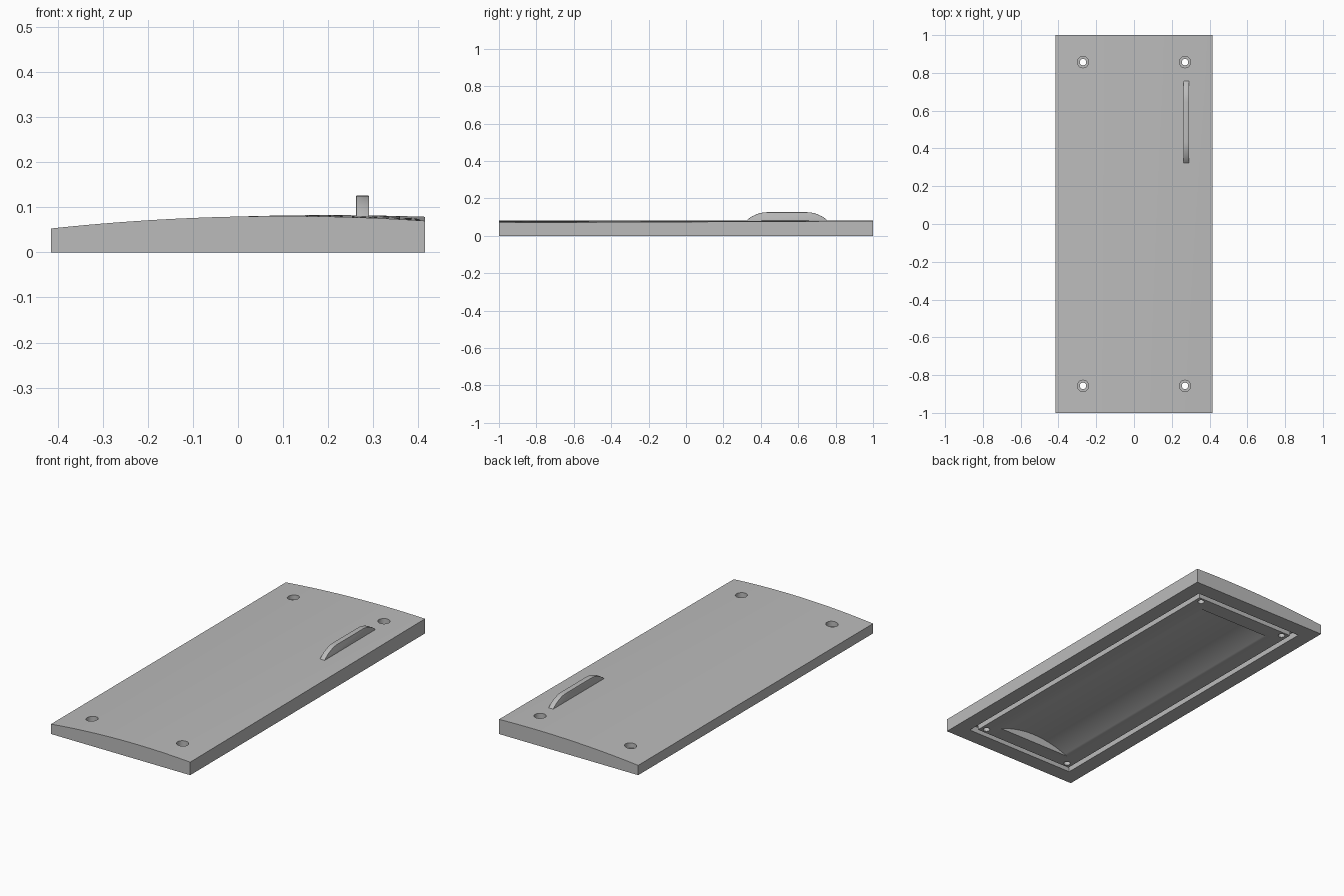
import bpy, bmesh, math
from mathutils import Vector

default = bpy.data.objects.get("Cube")
if default:
    bpy.data.objects.remove(default, do_unlink=True)

# Single grey finish
grey = bpy.data.materials.new("plain_grey")
grey.use_nodes = True
colour = (0.5, 0.5, 0.5, 1)
grey.diffuse_color = colour
for node in grey.node_tree.nodes:
    if node.type == 'BSDF_PRINCIPLED':
        node.inputs["Base Color"].default_value = colour

HALF_W, HALF_L = 0.415, 1.0


def make(name, bm):
    bmesh.ops.recalc_face_normals(bm, faces=bm.faces)
    mesh = bpy.data.meshes.new(name)
    bm.to_mesh(mesh)
    bm.free()
    mesh.materials.append(grey)
    ob = bpy.data.objects.new(name, mesh)
    bpy.context.collection.objects.link(ob)
    return ob


def activate(ob):
    bpy.ops.object.select_all(action='DESELECT')
    ob.select_set(True)
    bpy.context.view_layer.objects.active = ob


def prism(name, points, sweep):
    """Sweep a closed outline along a vector."""
    bm = bmesh.new()
    face = bm.faces.new([bm.verts.new(p) for p in points])
    out = bmesh.ops.extrude_face_region(bm, geom=[face])
    moved = [v for v in out["geom"] if isinstance(v, bmesh.types.BMVert)]
    bmesh.ops.translate(bm, verts=moved, vec=Vector(sweep))
    return make(name, bm)


def box(name, x0, x1, y0, y1, z0, z1):
    return prism(name, [(x0, y0, z0), (x1, y0, z0), (x1, y1, z0), (x0, y1, z0)],
                 (0, 0, z1 - z0))


def cylinder(name, x, y, radius, z0, z1):
    ring = [(x + radius * math.cos(i * math.tau / 32),
             y + radius * math.sin(i * math.tau / 32), z0) for i in range(32)]
    return prism(name, ring, (0, 0, z1 - z0))


def cut(target, cutter):
    mod = target.modifiers.new("cut", 'BOOLEAN')
    mod.operation = 'DIFFERENCE'
    mod.solver = 'EXACT'
    mod.object = cutter
    activate(target)
    bpy.ops.object.modifier_apply(modifier=mod.name)
    bpy.data.objects.remove(cutter, do_unlink=True)


def top_height(x, y):
    """Gently crowned, slightly twisted outer skin."""
    u = x / HALF_W
    left, mid, right = 0.053, 0.0795, 0.0745 + 0.0045 * y
    return mid + (right - left) / 2 * u + ((right + left) / 2 - mid) * u * u


# Panel: crowned top over a flat base
bm = bmesh.new()
bmesh.ops.create_grid(bm, x_segments=32, y_segments=8, size=1)
for v in bm.verts:
    v.co.x *= HALF_W
    v.co.y *= HALF_L
out = bmesh.ops.extrude_face_region(bm, geom=bm.faces[:])
for v in [g for g in out["geom"] if isinstance(g, bmesh.types.BMVert)]:
    v.co.z = top_height(v.co.x, v.co.y)
# Merge the flat underside into one face
base = [e for e in bm.edges if all(v.co.z < 1e-6 for v in e.verts) and
        all(abs(f.calc_center_median().z) < 1e-6 for f in e.link_faces)]
bmesh.ops.dissolve_edges(bm, edges=base, use_verts=True)
panel = make("panel", bm)

# Vaulted pocket in the underside
PW, PL, PH = 0.22, 0.8, 0.045
arch = [(-PW, -PL, -0.02)]
for i in range(33):
    u = -1 + i / 16
    arch.append((PW * u, -PL, PH * (1 - u * u)))
arch.append((PW, -PL, -0.02))
cut(panel, prism("pocket_cutter", arch, (0, 2 * PL, 0)))

# Rectangular seal groove around the pocket
OX, OY, GW, GD = 0.333, 0.915, 0.03, 0.035
for s in (-1, 1):
    xs = sorted((s * OX, s * (OX - GW)))
    ys = sorted((s * OY, s * (OY - GW)))
    cut(panel, box("groove_cutter", *xs, -OY, OY, -0.02, GD))
    cut(panel, box("groove_cutter", -OX, OX, *ys, -0.02, GD))

# Counterbored screw holes at the corners
for sx in (-1, 1):
    for sy in (-1, 1):
        x, y = sx * 0.27, sy * 0.857
        cut(panel, cylinder("bore_cutter", x, y, 0.03, 0.04, 0.2))
        cut(panel, cylinder("hole_cutter", x, y, 0.017, -0.1, 0.2))

activate(panel)
bpy.ops.object.shade_smooth_by_angle(angle=math.radians(30))

# Raised grip: flat top with rounded shoulders
half = [(0.22, 0.078), (0.205, 0.092), (0.185, 0.105), (0.165, 0.114),
        (0.145, 0.121), (0.125, 0.125), (0.105, 0.126)]
HX, HY, HW = 0.262, 0.54, 0.029
outline = [(HX, HY - d, z) for d, z in half]
outline += [(HX, HY + d, z) for d, z in reversed(half)]
outline += [(HX, HY + 0.22, 0.07), (HX, HY - 0.22, 0.07)]
handle = prism("handle", outline, (HW, 0, 0))
bevel = handle.modifiers.new("soft_edges", 'BEVEL')
bevel.width = 0.002
bevel.segments = 2
bevel.limit_method = 'ANGLE'
bevel.angle_limit = math.radians(50)
activate(handle)
bpy.ops.object.modifier_apply(modifier=bevel.name)
bpy.ops.object.shade_smooth_by_angle(angle=math.radians(35))
